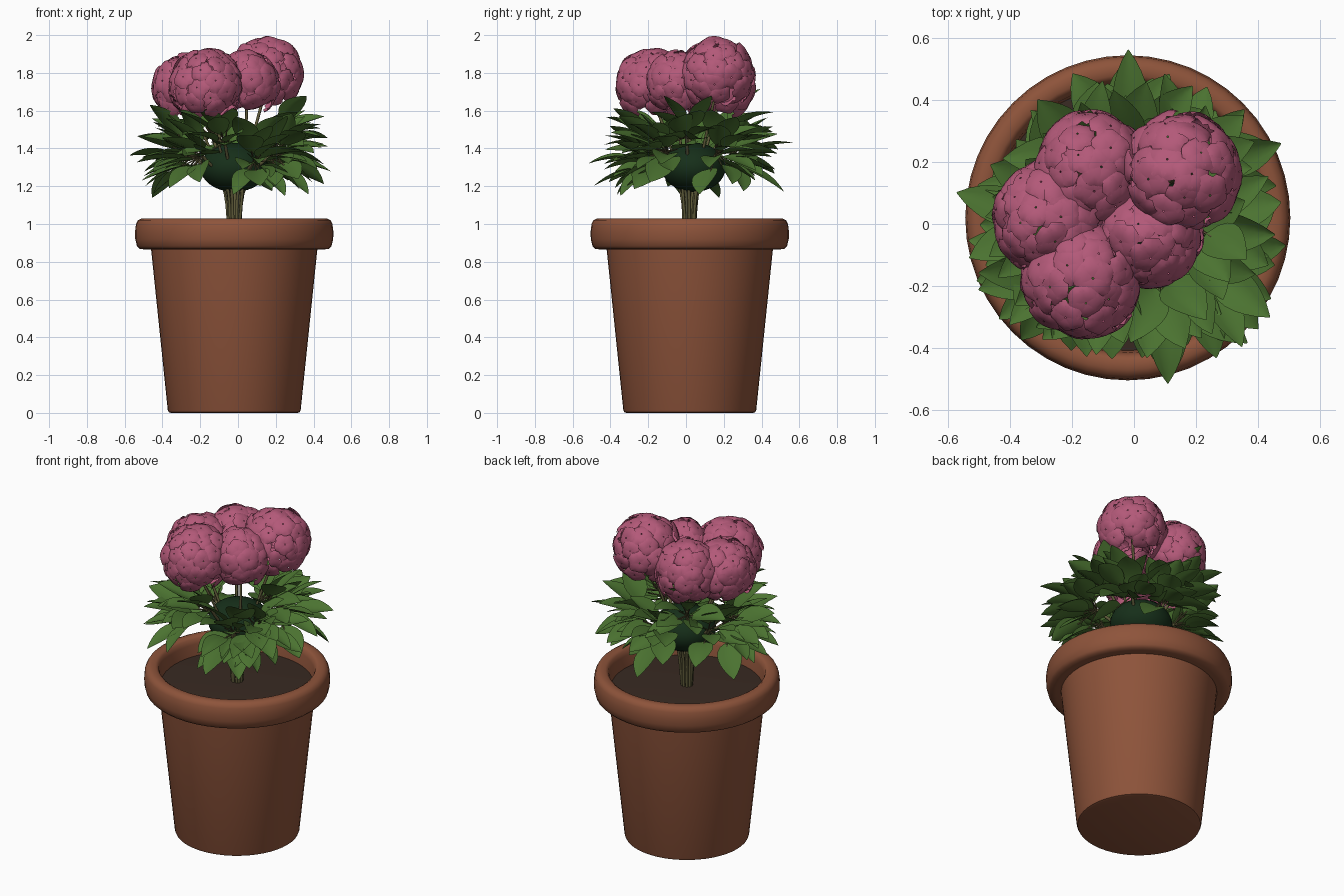
import bpy, bmesh, math, random
from mathutils import Vector, Matrix

if "Cube" in bpy.data.objects:
    bpy.data.objects.remove(bpy.data.objects["Cube"])

random.seed(7)
CX, CY = -0.02, 0.02
R = random.uniform


def material(name, rgb):
    m = bpy.data.materials.new(name)
    m.diffuse_color = (*rgb, 1)
    m.use_nodes = True
    m.node_tree.nodes["Principled BSDF"].inputs["Base Color"].default_value = m.diffuse_color
    return m


TERRACOTTA = material("terracotta", (0.27, 0.088, 0.043))
SOIL = material("soil", (0.04, 0.023, 0.016))
LEAF = material("leaf_green", (0.07, 0.17, 0.03))
CORE = material("dark_green", (0.008, 0.028, 0.01))
STEM = material("stem_brown", (0.11, 0.1, 0.04))
PINK = material("petal_pink", (0.45, 0.1, 0.19))


def finish(name, bm, mat, angle=40):
    me = bpy.data.meshes.new(name)
    bm.to_mesh(me)
    bm.free()
    me.materials.append(mat)
    ob = bpy.data.objects.new(name, me)
    bpy.context.collection.objects.link(ob)
    bpy.ops.object.select_all(action='DESELECT')
    ob.select_set(True)
    bpy.context.view_layer.objects.active = ob
    bpy.ops.object.shade_smooth_by_angle(angle=math.radians(angle))
    return ob


def lathe(name, profile, mat, n=48):
    bm = bmesh.new()
    vs = [bm.verts.new((CX + r, CY, z)) for r, z in profile]
    es = [bm.edges.new(p) for p in zip(vs, vs[1:])]
    bmesh.ops.spin(bm, geom=vs + es, cent=(CX, CY, 0), axis=(0, 0, 1),
                   angle=math.tau, steps=n, use_merge=True)
    bmesh.ops.remove_doubles(bm, verts=bm.verts, dist=1e-5)
    bmesh.ops.recalc_face_normals(bm, faces=bm.faces)
    return finish(name, bm, mat)


def frame(origin, along, up):
    """Matrix with x along the blade and z near the given up direction."""
    x = along.normalized()
    y = up.cross(x).normalized()
    z = x.cross(y)
    m = Matrix((x, y, z)).transposed().to_4x4()
    m.translation = origin
    return m


def blade(bm, mat4, point, nt, ns):
    """Add a grid patch; point(t, s) gives local coordinates."""
    rows = [[bm.verts.new(mat4 @ Vector(point(i / nt, 2 * j / ns - 1)))
             for j in range(ns + 1)] for i in range(nt + 1)]
    for a, b in zip(rows, rows[1:]):
        for j in range(ns):
            bm.faces.new((a[j], b[j], b[j + 1], a[j + 1]))


# pot with a thick rounded rim
lathe("pot", [(0, 0), (0.335, 0), (0.347, 0.004), (0.352, 0.016), (0.44, 0.865),
              (0.47, 0.865), (0.5, 0.868), (0.515, 0.883), (0.524, 0.92),
              (0.525, 0.96), (0.52, 1.0), (0.51, 1.02), (0.49, 1.03),
              (0.46, 1.03), (0.445, 1.02), (0.436, 0.99), (0.425, 0.88), (0, 0.88)],
      TERRACOTTA)
lathe("soil", [(0, 0.935), (0.25, 0.93), (0.432, 0.92)], SOIL)

# dark mass at the heart of the foliage
bm = bmesh.new()
bmesh.ops.create_uvsphere(bm, u_segments=32, v_segments=16, radius=1,
                          matrix=Matrix.Translation((CX, 0.04, 1.3)) @ Matrix.Diagonal((0.18, 0.17, 0.13, 1)))
finish("foliage_core", bm, CORE)

stems = []  # (points, radius)


def main_stem(target, radius):
    a = math.atan2(target.y - CY, target.x - CX)
    d = Vector((math.cos(a), math.sin(a), 0))
    root = Vector((CX, CY, 0.91))
    stems.append(([root + d * 0.025, root + d * 0.06 + Vector((0, 0, 0.3)), target], radius))


# leaf clumps: azimuth in degrees, radius, height, leaf count
CLUMPS = [(-30, 0.24, 1.38, 17), (-60, 0.21, 1.33, 15), (-5, 0.2, 1.46, 9),
          (-105, 0.19, 1.43, 8), (-140, 0.22, 1.36, 15), (-172, 0.23, 1.36, 15),
          (40, 0.22, 1.37, 14), (85, 0.21, 1.36, 15), (125, 0.2, 1.46, 8),
          (160, 0.21, 1.35, 8)]
bm = bmesh.new()
for az, rad, h, count in CLUMPS:
    a = math.radians(az)
    hub = Vector((CX + rad * math.cos(a), CY + rad * math.sin(a), h))
    main_stem(hub, 0.009)
    for i in range(count):
        # spread from drooping outer leaves to raised inner ones
        f = (i + 0.5) / count
        low = -8 if count < 10 else -36
        el = math.radians(low + (50 - low) * f + R(-6, 6))
        la = a + math.radians((((i * 0.618) % 1) - 0.5) * 115 + R(-8, 8))
        d = Vector((math.cos(la) * math.cos(el), math.sin(la) * math.cos(el), math.sin(el)))
        base = hub + d * R(0.02, 0.1) + Vector((0, 0, 0.06 * (f - 0.5)))
        stems.append(([hub, base + d * 0.03], 0.004))
        L, W = R(0.2, 0.275), R(0.055, 0.075)
        fold, droop = R(0.15, 0.45), R(0.03, 0.2)
        up = (Vector((0, 0, 1)) + Vector((R(-.4, .4), R(-.4, .4), 0)))

        def leaf(t, s):
            w = W * math.sin(math.pi * t ** 0.85) ** 0.8 if 0 < t < 1 else 0.002
            return (L * t, w * s, fold * w * abs(s) ** 1.3 + L * droop * (t - 1.5 * t * t))
        blade(bm, frame(base, d, up), leaf, 8, 4)
finish("leaves", bm, LEAF, 60)

# round flower heads: centre and radius
HEADS = [((0.15, 0.165, 1.795), 0.2), ((-0.17, -0.175, 1.735), 0.2),
         ((-0.27, 0.02, 1.715), 0.19), ((-0.14, 0.18, 1.735), 0.19),
         ((0.05, -0.04, 1.745), 0.17)]
HEADS = [(Vector(c), r) for c, r in HEADS]
bm = bmesh.new()
for c, rad in HEADS:
    main_stem(c + Vector((0, 0, -0.06)), 0.008)
    n = 46
    for i in range(n):
        z = 1 - 1.72 * (i + 0.5) / n
        a = i * 2.39996 + R(-0.15, 0.15)
        q = math.sqrt(1 - z * z)
        d = Vector((q * math.cos(a), q * math.sin(a), z))
        p = c + d * rad * R(0.92, 1.0)
        if any((p - c2).length < 0.82 * r2 for c2, r2 in HEADS if c2 != c):
            continue
        # five-petalled floret facing outward
        side = d.orthogonal().normalized()
        spin = R(0, math.tau)
        normal = (d + Vector((R(-.2, .2), R(-.2, .2), R(-.2, .2)))).normalized()
        size = R(0.06, 0.072)

        def petal(t, s):
            w = size * (0.1 + 0.43 * math.sin(math.pi * min(t * 0.78 + 0.02, 1)))
            x = size * (0.04 + 0.96 * t) * (1 - 0.12 * s * s * t)
            return (x, w * s, size * (0.2 * t - 0.42 * t * t - 0.12 * s * s * t))
        for k in range(5):
            along = Matrix.Rotation(spin + k * math.tau / 5, 3, d) @ side
            blade(bm, frame(p, along - normal * along.dot(normal), normal), petal, 4, 4)
finish("flower_petals", bm, PINK, 60)

# stems and leaf stalks
cu = bpy.data.curves.new("stems", 'CURVE')
cu.dimensions = '3D'
cu.bevel_depth = 1.0
cu.bevel_resolution = 1
cu.resolution_u = 6
cu.materials.append(STEM)
for pts, radius in stems:
    sp = cu.splines.new('BEZIER' if len(pts) > 2 else 'POLY')
    seq = sp.bezier_points if len(pts) > 2 else sp.points
    seq.add(len(pts) - 1)
    for q, p in zip(seq, pts):
        q.co = p if len(pts) > 2 else (*p, 1)
        q.radius = radius
        if len(pts) > 2:
            q.handle_left_type = q.handle_right_type = 'AUTO'
bpy.context.collection.objects.link(bpy.data.objects.new("stems", cu))
